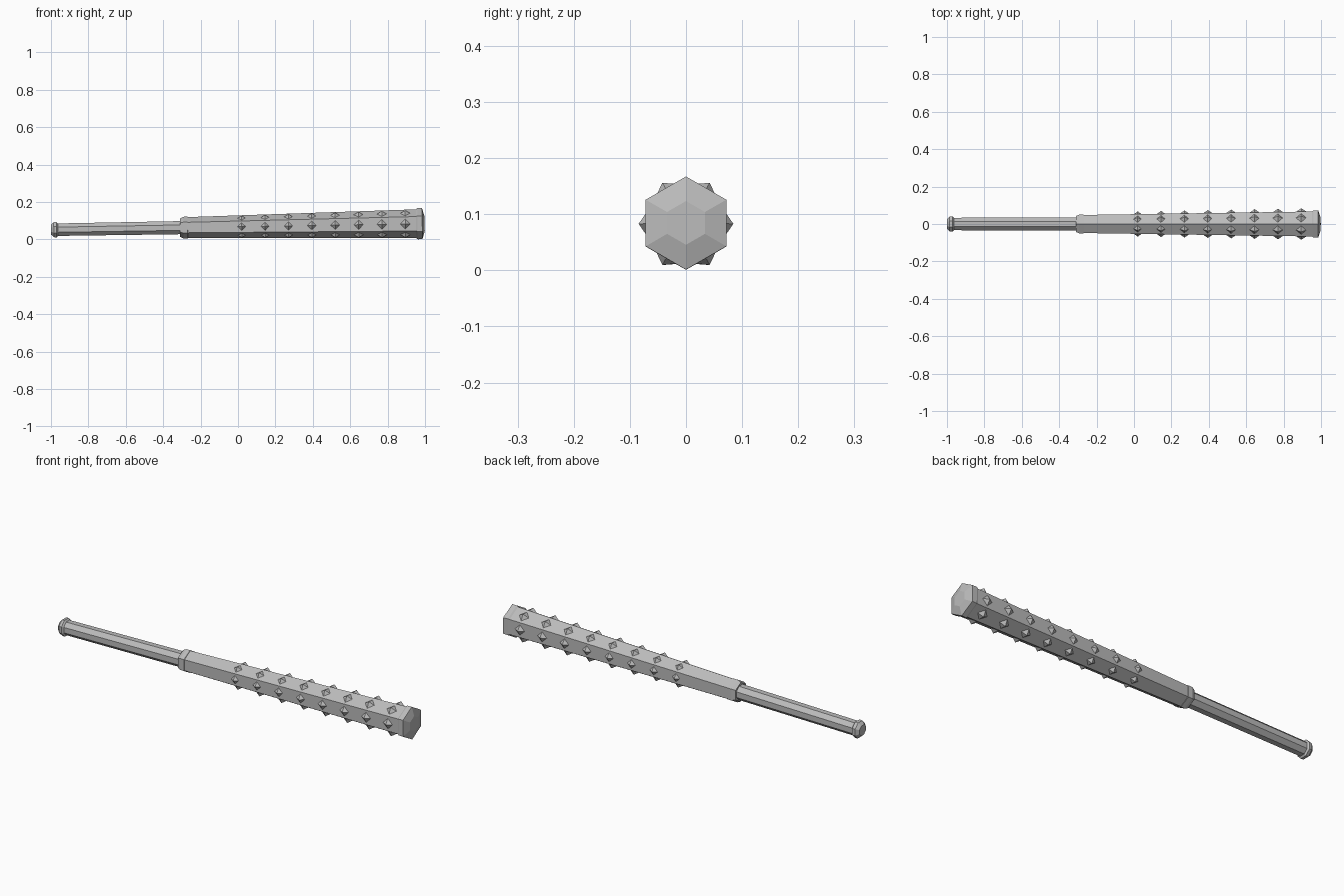
import bpy, bmesh, math
from mathutils import Matrix

if "Cube" in bpy.data.objects:
    bpy.data.objects.remove(bpy.data.objects["Cube"], do_unlink=True)

grey = bpy.data.materials.new("steel grey")
grey.use_nodes = True
COLOUR = (0.5, 0.5, 0.5, 1)
grey.diffuse_color = COLOUR
grey.node_tree.nodes["Principled BSDF"].inputs["Base Color"].default_value = COLOUR

# The club rests on the ground, so its axis rises towards the thick end
REST = Matrix.Translation((0, 0, 0.068)) @ Matrix.Rotation(-0.0165, 4, 'Y')


def finish(name, bm):
    bmesh.ops.recalc_face_normals(bm, faces=bm.faces[:])
    mesh = bpy.data.meshes.new(name)
    bm.to_mesh(mesh)
    bm.free()
    mesh.materials.append(grey)
    obj = bpy.data.objects.new(name, mesh)
    obj.matrix_world = REST
    bpy.context.collection.objects.link(obj)


def turned(name, profile, sides, phase):
    """Faceted solid along x from (x, radius) pairs, capped at both ends."""
    bm = bmesh.new()
    rings = []
    for x, r in profile:
        angles = [math.tau * i / sides + phase for i in range(sides)]
        rings.append([bm.verts.new((x, r * math.sin(a), r * math.cos(a))) for a in angles])
    for a, b in zip(rings, rings[1:]):
        for i in range(sides):
            j = (i + 1) % sides
            bm.faces.new((a[i], a[j], b[j], b[i]))
    bm.faces.new(rings[0])
    bm.faces.new(rings[-1])
    finish(name, bm)


def body_radius(x):
    return 0.0605 + 0.0175 * x


# Octagonal grip and pommel
EIGHTH = math.pi / 8
turned("handle", [(-0.98, 0.036), (-0.28, 0.038)], 8, EIGHTH)
turned("pommel", [(-1.0, 0.028), (-0.985, 0.043), (-0.97, 0.045), (-0.963, 0.036)], 8, EIGHTH)

# Hexagonal striking body with collar and end cap
turned("body", [(-0.29, body_radius(-0.29)), (0.965, body_radius(0.965))], 6, 0)
turned("collar", [(-0.31, 0.049), (-0.292, 0.058), (-0.27, 0.058), (-0.268, 0.054)], 6, 0)
turned("end_cap", [(0.952, 0.077), (0.96, 0.083), (0.985, 0.083), (0.998, 0.039)], 6, 0)

# Rows of pyramid studs, one row on each flat, growing with the body
bm = bmesh.new()
for row in range(6):
    spin = Matrix.Rotation(math.radians(30 + 60 * row), 4, 'X')
    for k in range(8):
        x = 0.02 + 0.125 * k
        r = body_radius(x)
        half, flat = 0.37 * r, 0.866 * r
        base = [(x + half, 0), (x, half), (x - half, 0), (x, -half)]
        corners = [bm.verts.new(spin @ Matrix.Translation((px, py, flat - 0.001)).translation)
                   for px, py in base]
        tip = bm.verts.new(spin @ Matrix.Translation((x, 0, flat * 1.28)).translation)
        for i in range(4):
            bm.faces.new((corners[i], corners[(i + 1) % 4], tip))
        bm.faces.new(corners[::-1])
finish("studs", bm)
